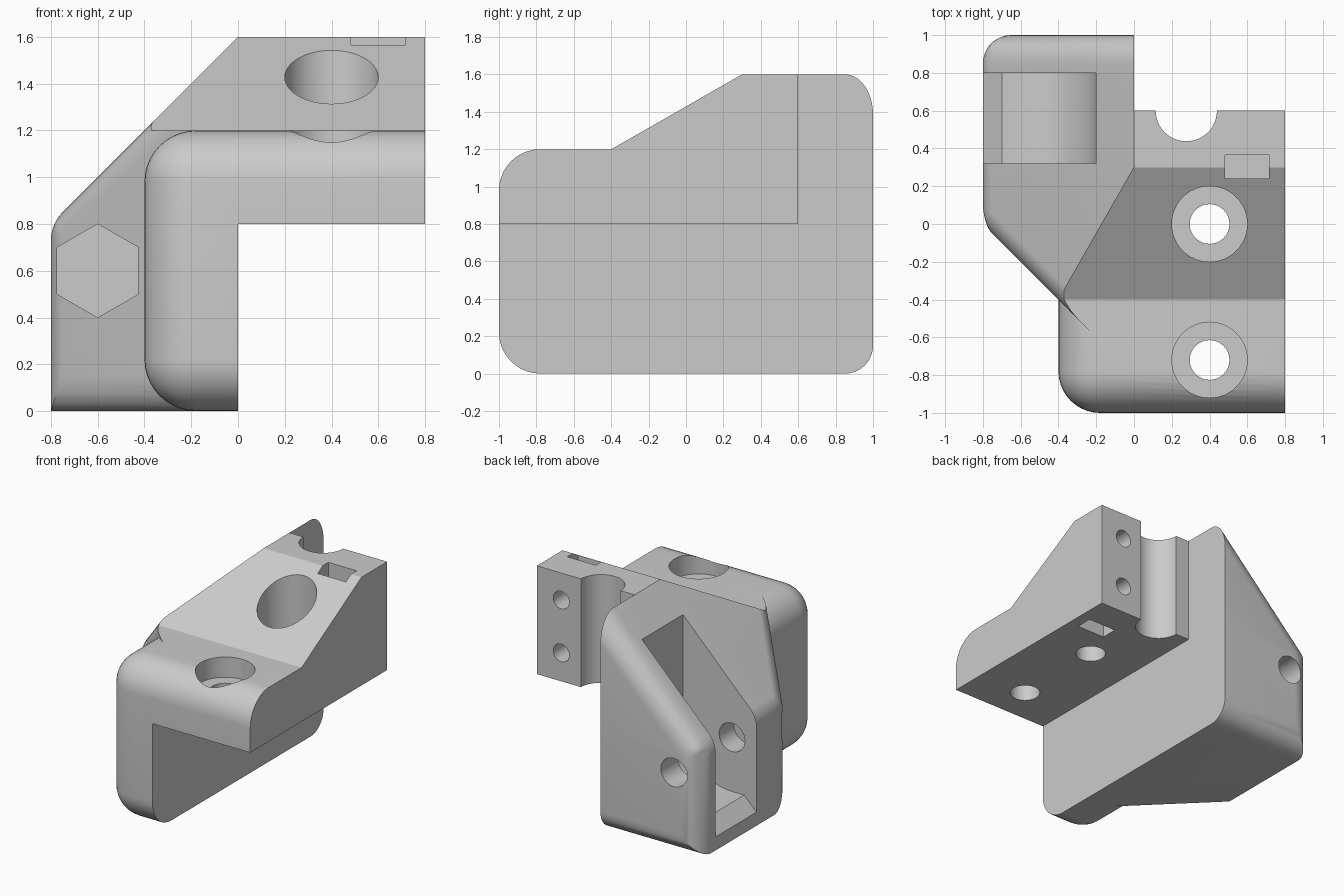
import bpy, bmesh, math
from mathutils import Vector

if "Cube" in bpy.data.objects:
    bpy.data.objects.remove(bpy.data.objects["Cube"], do_unlink=True)

grey = bpy.data.materials.new("plain_grey")
grey.use_nodes = True
COLOUR = (0.6, 0.6, 0.6, 1)
grey.diffuse_color = COLOUR
grey.node_tree.nodes["Principled BSDF"].inputs["Base Color"].default_value = COLOUR


def place(axis, a, b, c):
    """Point from two profile coordinates and a depth along the axis."""
    return {"x": (c, a, b), "y": (a, c, b), "z": (a, b, c)}[axis]


def make(name, bm):
    bmesh.ops.recalc_face_normals(bm, faces=bm.faces)
    mesh = bpy.data.meshes.new(name)
    bm.to_mesh(mesh)
    bm.free()
    mesh.materials.append(grey)
    obj = bpy.data.objects.new(name, mesh)
    bpy.context.collection.objects.link(obj)
    return obj


def prism_mesh(profile, axis, lo, hi):
    bm = bmesh.new()
    rings = [[bm.verts.new(place(axis, a, b, c)) for a, b in profile] for c in (lo, hi)]
    for ring in rings:
        bm.faces.new(ring)
    n = len(profile)
    for i in range(n):
        j = (i + 1) % n
        bm.faces.new((rings[0][i], rings[0][j], rings[1][j], rings[1][i]))
    bmesh.ops.recalc_face_normals(bm, faces=bm.faces)
    return bm


def prism(name, profile, axis, lo, hi):
    return make(name, prism_mesh(profile, axis, lo, hi))


def box(name, x0, x1, y0, y1, z0, z1):
    return prism(name, [(x0, y0), (x1, y0), (x1, y1), (x0, y1)], "z", z0, z1)


def arc(a, b, r, start, end, steps):
    angles = [math.radians(start + (end - start) * i / steps) for i in range(steps + 1)]
    return [(a + r * math.cos(t), b + r * math.sin(t)) for t in angles]


def rod(name, a, b, r, axis, lo, hi, sides=48, turn=0):
    return prism(name, arc(a, b, r, turn, turn + 360, sides)[:-1], axis, lo, hi)


def apply(obj, mod):
    bpy.context.view_layer.objects.active = obj
    bpy.ops.object.modifier_apply(modifier=mod.name)


def combine(obj, other, operation):
    other.hide_render = True
    mod = obj.modifiers.new("combine", "BOOLEAN")
    mod.operation, mod.solver, mod.object = operation, "EXACT", other
    apply(obj, mod)
    bpy.data.objects.remove(other, do_unlink=True)


def rounded(name, bm, radius, chosen):
    """Round the chosen edges with one constant radius, whatever their angle."""
    layer = bm.edges.layers.float.new("bevel_weight_edge")
    for e in bm.edges:
        mid = (e.verts[0].co + e.verts[1].co) / 2
        if chosen(mid):
            e[layer] = math.tan(e.calc_face_angle() / 2)
    obj = make(name, bm)
    mod = obj.modifiers.new("round", "BEVEL")
    mod.limit_method, mod.width, mod.segments = "WEIGHT", radius, 10
    apply(obj, mod)
    return obj


# Idler housing: chamfered plan, topped by a diagonal slope
plan = [(0.1, 1), (-0.8, 1), (-0.8, 0), (-0.2, -0.6), (0.1, -0.6)]
bm = prism_mesh(plan, "z", 0, 2)
cut = bmesh.ops.bisect_plane(bm, geom=bm.verts[:] + bm.edges[:] + bm.faces[:],
                             plane_co=(0, 0, 1.6), plane_no=Vector((-1, 0, 1)).normalized(),
                             clear_outer=True)
bmesh.ops.holes_fill(bm, edges=[e for e in bm.edges if e.is_boundary], sides=0)
bmesh.ops.recalc_face_normals(bm, faces=bm.faces)
bracket = rounded("bracket", bm, 0.15,
                  lambda m: m.x < 0.05 and m.y > -0.55 and not (m.x < -0.79 and m.z < 0.01))

# Rounded front block
bm = prism_mesh([(-0.4, -1), (0.9, -1), (0.9, -0.1), (-0.4, -0.1)], "z", 0.0005, 1.2)
front = rounded("front_block", bm, 0.22,
                lambda m: m.x < 0.85 and m.y < -0.15 and (m.x < -0.39 or m.y < -0.99))
combine(bracket, front, "UNION")

# Clamp block on the side
combine(bracket, box("clamp_block", 0, 0.9, -0.7, 0.6, 0.7, 1.7), "UNION")

# Trim to the side profile and the stepped outline
above = [(-0.4, 1.1995), (0.3, 1.6), (2, 1.6), (2, 3), (-2, 3), (-2, 1.1995)]
combine(bracket, prism("top_trim", above, "x", -2, 2), "DIFFERENCE")
combine(bracket, box("side_trim", 0.8, 2, -2, 2, -1, 3), "DIFFERENCE")
combine(bracket, box("lower_trim", 0, 2, -2, 2, -1, 0.8), "DIFFERENCE")
combine(bracket, box("rear_trim", 0, 2, 0.6, 2, -1, 3), "DIFFERENCE")

# Idler slot with a curved floor
slot = [(-1, -0.1), (-0.7, 0.2)] + arc(-0.6, 0.6, 0.4, -90, 0, 16) + [(-0.2, 2), (-1, 2)]
combine(bracket, prism("idler_slot", slot, "y", 0.32, 0.8), "DIFFERENCE")

# Axle hole and its hexagonal nut pocket
combine(bracket, rod("axle_hole", -0.6, 0.6, 0.105, "y", 0.15, 2), "DIFFERENCE")
combine(bracket, rod("nut_pocket", -0.6, 0.6, 0.2, "y", -2, 0.12, 6, 30), "DIFFERENCE")

# Counterbored mounting holes
for y in (0, -0.72):
    combine(bracket, rod("screw_hole", 0.4, y, 0.105, "z", 0, 3), "DIFFERENCE")
    combine(bracket, rod("screw_head", 0.4, y, 0.2, "z", 1.05, 3), "DIFFERENCE")

# Round rod groove, clamp screw holes and square nut slots
combine(bracket, rod("rod_groove", 0.277, 0.6, 0.162, "z", 0, 3), "DIFFERENCE")
for z, low, high in ((1.4, 1.28, 2), (1.01, 0.5, 1.13)):
    combine(bracket, rod("clamp_screw", 0.6, z, 0.065, "y", 0.2, 0.9, 32), "DIFFERENCE")
    combine(bracket, box("nut_slot", 0.483, 0.715, 0.24, 0.365, low, high), "DIFFERENCE")

bracket.select_set(True)
bpy.context.view_layer.objects.active = bracket
bpy.ops.object.shade_smooth_by_angle(angle=math.radians(25))
